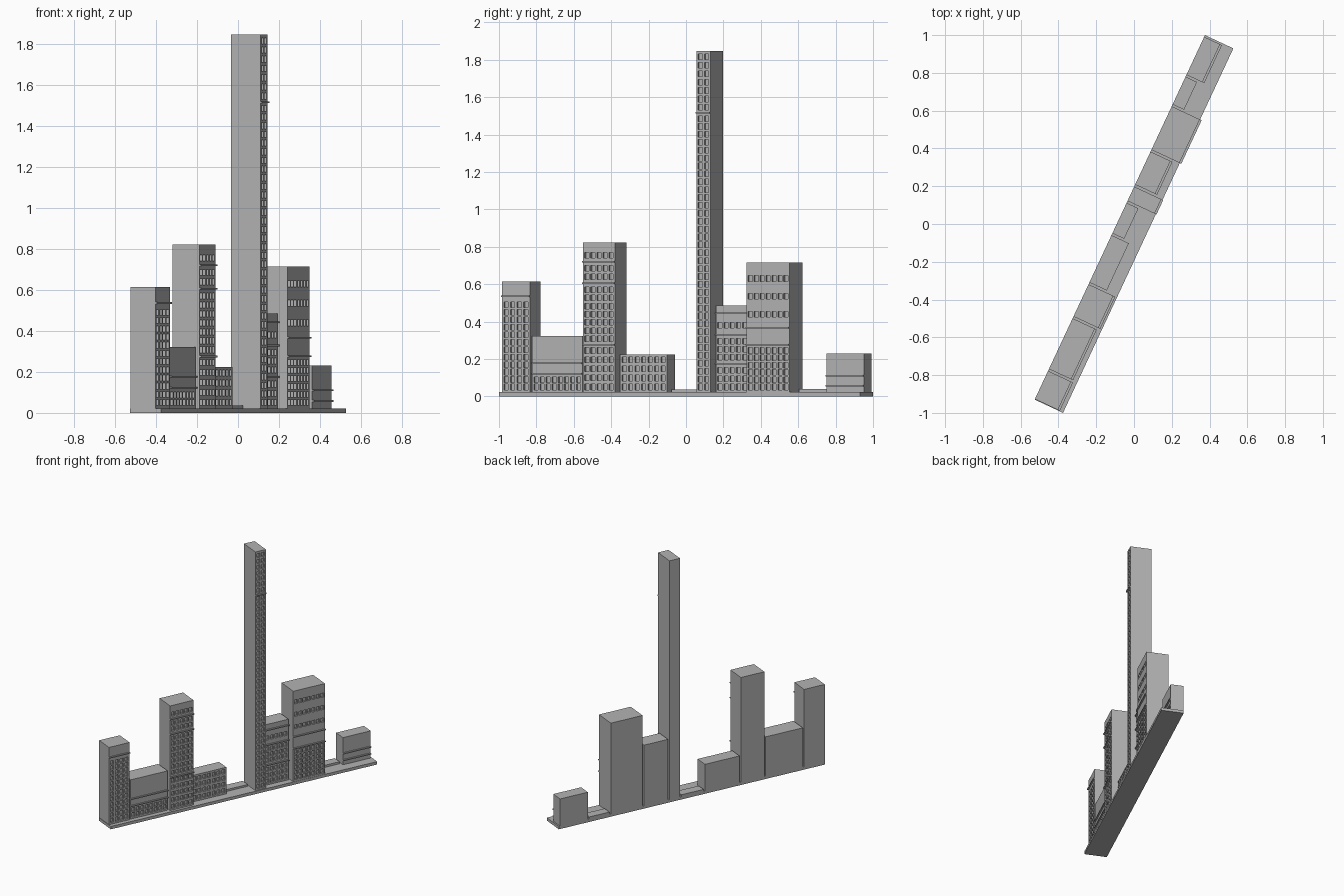
import bpy, bmesh
from math import radians
from mathutils import Matrix, Vector

cube = bpy.data.objects.get("Cube")
if cube:
    bpy.data.objects.remove(cube, do_unlink=True)

TURN = radians(64.95)   # the row of buildings runs diagonally
BACK = 0.083            # shared flush back plane
GROUND = 0.022
WIN_W, WIN_H, WIN_DEPTH = 0.025, 0.03, 0.014

grey = bpy.data.materials.new("concrete_grey")
grey.use_nodes = True
colour = (0.45, 0.45, 0.45, 1)
grey.diffuse_color = colour
grey.node_tree.nodes["Principled BSDF"].inputs["Base Color"].default_value = colour


def add_box(bm, lo, hi):
    lo, hi = Vector(lo), Vector(hi)
    size = hi - lo
    bmesh.ops.create_cube(bm, size=1, matrix=Matrix.Translation((lo + hi) / 2)
                          @ Matrix.Diagonal((*size, 1)))


def finish(bm, name):
    mesh = bpy.data.meshes.new(name)
    bm.to_mesh(mesh)
    bm.free()
    mesh.materials.append(grey)
    obj = bpy.data.objects.new(name, mesh)
    obj.rotation_euler.z = TURN
    bpy.context.collection.objects.link(obj)


def front_faces(bm):
    bm.normal_update()
    return [f for f in bm.faces if f.normal.y < -0.9]


def cut(bm, point, normal):
    faces = front_faces(bm)
    geom = set(faces)
    for f in faces:
        geom.update(f.edges)
        geom.update(f.verts)
    bmesh.ops.bisect_plane(bm, geom=list(geom), dist=1e-6,
                           plane_co=point, plane_no=normal)


def building(name, start, end, front, height, columns=0, bands=(), ledges=()):
    """Box with recessed windows in bands of (lowest, highest, rows) and ledges."""
    bm = bmesh.new()
    add_box(bm, (start, -front, GROUND), (end, BACK, height))
    if columns:
        pitch = (end - start) / (columns + 0.25)
        middle = (start + end) / 2
        xs = [middle + (i - (columns - 1) / 2) * pitch for i in range(columns)]
        zs = [low + (high - low) * i / max(rows - 1, 1)
              for low, high, rows in bands for i in range(rows)]
        for side in (-0.5, 0.5):
            for z in zs:
                cut(bm, (0, 0, z + side * WIN_H), (0, 0, 1))
            for x in xs:
                cut(bm, (x + side * WIN_W, 0, 0), (1, 0, 0))
        panes = []
        for f in front_faces(bm):
            c = f.calc_center_median()
            if (any(abs(c.x - x) < 0.002 for x in xs)
                    and any(abs(c.z - z) < 0.002 for z in zs)):
                panes.append(f)
        bmesh.ops.inset_individual(bm, faces=panes, thickness=0, depth=-WIN_DEPTH)
    for z in ledges:
        add_box(bm, (start, -front - 0.011, z - 0.004), (end, -front, z + 0.004))
    finish(bm, name)


# Ground strip
bm = bmesh.new()
add_box(bm, (-1.065, -BACK, 0), (1.065, BACK, GROUND))
finish(bm, "ground_strip")

# Buildings, from the near end of the row to the far end
building("end_block", -1.062, -0.897, 0.052, 0.613, 4,
         [(0.05, 0.49, 12)], [0.536])
building("wide_block", -0.886, -0.59, 0.047, 0.322, 8,
         [(0.05, 0.088, 2)], [0.122, 0.176])
building("slab_tower", -0.579, -0.391, 0.062, 0.822, 5,
         [(0.05, 0.245, 5), (0.308, 0.57, 7), (0.64, 0.685, 2), (0.755, 0.755, 1)],
         [0.275, 0.605, 0.72])
building("small_block", -0.38, -0.104, 0.0185, 0.225, 7, [(0.05, 0.195, 4)])
building("low_wall_near", -0.093, 0.085, -0.014, 0.036)
building("tall_tower", 0.096, 0.18, 0.0755, 1.847, 2,
         [(0.05, 1.485, 35), (1.545, 1.815, 7)], [1.515])
building("middle_block", 0.192, 0.384, 0.034, 0.485, 5,
         [(0.05, 0.14, 3), (0.21, 0.295, 3), (0.38, 0.38, 1)],
         [0.175, 0.329, 0.443])
building("broad_tower", 0.395, 0.649, 0.081, 0.715, 7,
         [(0.05, 0.245, 6), (0.44, 0.63, 3)], [0.277, 0.367])
building("low_wall_far", 0.66, 0.822, -0.016, 0.038)
building("far_block", 0.833, 1.055, 0.01, 0.23, ledges=[0.058, 0.11])
